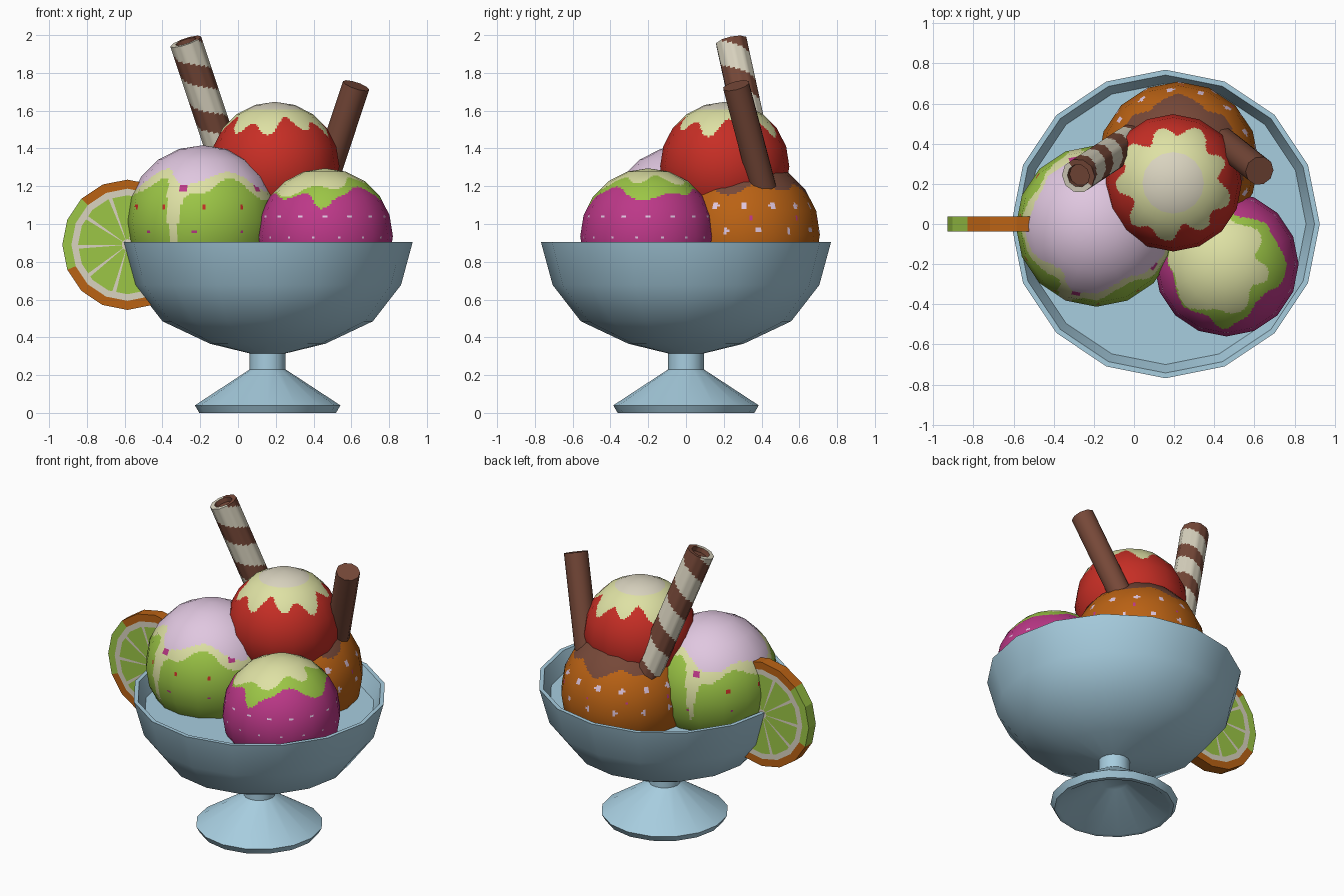
import bpy, bmesh
from math import sin, cos, pi, radians, atan2, exp, hypot
from mathutils import Vector

if "Cube" in bpy.data.objects:
    bpy.data.objects.remove(bpy.data.objects["Cube"])


def material(name, rgb):
    m = bpy.data.materials.new(name)
    lin = [((c / 255 + 0.055) / 1.055) ** 2.4 for c in rgb]
    m.diffuse_color = (*lin, 1)
    m.use_nodes = True
    m.node_tree.nodes["Principled BSDF"].inputs["Base Color"].default_value = m.diffuse_color
    return m


COLOURS = dict(glass_blue=(167, 205, 223), red=(199, 46, 37), cream=(222, 225, 164),
               green=(156, 198, 70), magenta=(188, 56, 136), orange=(186, 98, 20),
               brown=(118, 72, 56), lavender=(224, 199, 224), beige=(218, 212, 192))
MATS = {k: material(k, v) for k, v in COLOURS.items()}
KEYS = list(MATS)


def surface(name, rows, cols, pos, colour, smooth=40, centre=None):
    """Closed-in-u grid; colour(row, col, face_centre) returns a material name."""
    bm = bmesh.new()
    grid = [[bm.verts.new(pos(i, j)) for j in range(cols)] for i in range(rows)]
    used = []
    for i in range(rows - 1):
        for j in range(cols):
            k = (j + 1) % cols
            f = bm.faces.new((grid[i][j], grid[i][k], grid[i + 1][k], grid[i + 1][j]))
            key = colour(i, j, f.calc_center_median())
            if key not in used:
                used.append(key)
            f.material_index = used.index(key)
            f.smooth = True
    bmesh.ops.remove_doubles(bm, verts=bm.verts, dist=1e-5)
    bmesh.ops.recalc_face_normals(bm, faces=bm.faces)
    me = bpy.data.meshes.new(name)
    bm.to_mesh(me)
    bm.free()
    for key in used:
        me.materials.append(MATS[key])
    if centre is None:
        me.set_sharp_from_angle(angle=radians(smooth))
    else:  # low-poly outline with round shading
        me.normals_split_custom_set_from_vertices([(v.co - centre).normalized() for v in me.vertices])
    ob = bpy.data.objects.new(name, me)
    bpy.context.collection.objects.link(ob)
    return ob


def adiff(a, b):
    return (a - b + pi) % (2 * pi) - pi


def drip(a, deg, width, depth):
    return depth * exp(-(adiff(a, radians(deg)) / width) ** 2)


def dots(a, z, row_z, count, size, r, offset=0.0):
    step = 2 * pi / count
    da = (a - offset + step / 2) % step - step / 2
    return hypot(z - row_z, da * r) < size


def poly_r(r, n, a):
    """Radius of an n-gon at angle a."""
    step = 2 * pi / n
    return r * cos(step / 2) / cos(a % step - step / 2)


# Footed bowl with its filling level
profile = [(0, .17), (.08, .17), (.335, .0), (.362, 0), (.385, .04), (.095, .23), (.095, .315),
           (.305, .366), (.557, .485), (.706, .677), (.768, .905), (.742, .905), (.70, .80), (0, .80)]
surface("bowl", len(profile), 16,
        lambda i, j: (.157 + profile[i][0] * cos(j * pi / 8), profile[i][0] * sin(j * pi / 8), profile[i][1]),
        lambda i, j, c: "glass_blue")


# Scoops: coarse sphere facets, finely divided for the sauce outlines
def scoop(name, c, r, rule, seg=16, rings=10, n=10):
    c = Vector(c)

    def coarse(i, j):
        t, a = pi * i / rings, 2 * pi * j / seg
        return c + r * Vector((sin(t) * cos(a), sin(t) * sin(a), cos(t)))

    def pos(i, j):
        i0, j0 = min(i // n, rings - 1), j // n
        u, v = i / n - i0, j / n - j0
        top = coarse(i0, j0).lerp(coarse(i0, j0 + 1), v)
        return top.lerp(coarse(i0 + 1, j0).lerp(coarse(i0 + 1, j0 + 1), v), u)

    def colour(i, j, p):
        d = p - c
        return rule(atan2(d.y, d.x), p.z)

    surface(name, rings * n + 1, seg * n, pos, colour, centre=c)


def red_rule(a, z):
    edge = 1.515 + .035 * sin(9 * a + 1) + .02 * sin(4 * a)
    return "beige" if z > 1.608 else "cream" if z > edge else "red"


def lime_rule(a, z):
    edge = 1.24 + .035 * sin(5 * a + .5) + .03 * sin(2 * a - 1) - drip(a, -110, .2, .05)
    low = edge - .05 - .02 * sin(7 * a) - drip(a, -114, .09, .4) - drip(a, 105, .09, .3)
    if z > edge:
        return "lavender"
    if dots(a, z, 1.19, 5, .022, .36, radians(-107)):
        return "magenta"
    if z > low:
        return "cream"
    if dots(a, z, 1.09, 11, .011, .39, .15):
        return "red"
    if dots(a, z, .96, 9, .011, .39, .4):
        return "magenta"
    return "green"


def berry_rule(a, z):
    wave = .02 * sin(6 * a)
    if z > 1.195 + .045 * cos(a) + wave:
        return "cream"
    if z > 1.165 + .02 * cos(a) + wave - drip(a, -94, .2, .09) - drip(a, 5, .4, .06):
        return "green"
    if dots(a, z, 1.04, 16, .007, .34) or dots(a, z, .93, 16, .007, .36, .2):
        return "lavender"
    return "magenta"


def orange_rule(a, z):
    if z > 1.185 + .022 * sin(7 * a) + .015 * sin(3 * a):
        return "brown"
    if dots(a, z, 1.095, 15, .018, .37) or dots(a, z, .965, 14, .015, .4, .2):
        return "lavender"
    if dots(a, z, 1.03, 9, .009, .4, .1):
        return "magenta"
    return "orange"


scoop("red_scoop", (.195, .205, 1.305), .342, red_rule)
scoop("green_scoop", (-.187, -.01, 1.015), .402, lime_rule)
scoop("magenta_scoop", (.46, -.2, .935), .36, berry_rule)
scoop("orange_scoop", (.22, .307, .945), .402, orange_rule)

# Citrus slice hooked on the rim: half the ring profile, then mirrored to the back
half = [(0, -.037), (.03, -.037), (.262, -.037), (.297, -.037), (.345, -.037)]
ring = half + [(r, -y) for r, y in reversed(half)]


def slice_pos(i, j):
    a = 2 * pi * j / 80
    r = poly_r(ring[i][0], 16, a)
    return (-.585 + r * cos(a), ring[i][1], .89 + r * sin(a))


def slice_colour(i, j, p):
    k = min(i, len(ring) - 2 - i)       # same ring front and back
    deg = (j + .5) * 4.5
    if k >= 3:
        return "green" if 135 < deg < 202 else "orange"
    return "green" if k == 1 and j % 8 else "beige"


surface("citrus_slice", len(ring), 80, slice_pos, slice_colour, smooth=15)


# Wafer rolls
def roll(name, top, bottom, rings, cols, sides, colour):
    """rings holds (radius, distance below the top)."""
    top, axis = Vector(top), (Vector(top) - Vector(bottom)).normalized()
    rot = Vector((0, 0, 1)).rotation_difference(axis)

    def pos(i, j):
        a = 2 * pi * j / cols
        r = poly_r(rings[i][0], sides, a)
        return top + rot @ Vector((r * cos(a), r * sin(a), -rings[i][1]))

    surface(name, len(rings), cols, pos, colour, smooth=50)


straw = [(0, .03), (.056, .03), (.058, 0)] + [(.086, k * .98 / 70) for k in range(71)] + [(0, .98)]


def straw_colour(i, j, p):
    if i < 2:
        return "brown"
    turn = (j + .5) / 40 - straw[i][1] / .27
    return "brown" if (turn + .1) % 1 < .45 else "beige"


roll("striped_wafer", (-.277, .24, 1.966), (.028, .44, 1.05), straw, 40, 10, straw_colour)
roll("chocolate_stick", (.625, .265, 1.733), (.382, .458, 1.0),
     [(0, 0), (.073, 0), (.073, .79), (0, .79)], 10, 10, lambda i, j, p: "brown")
